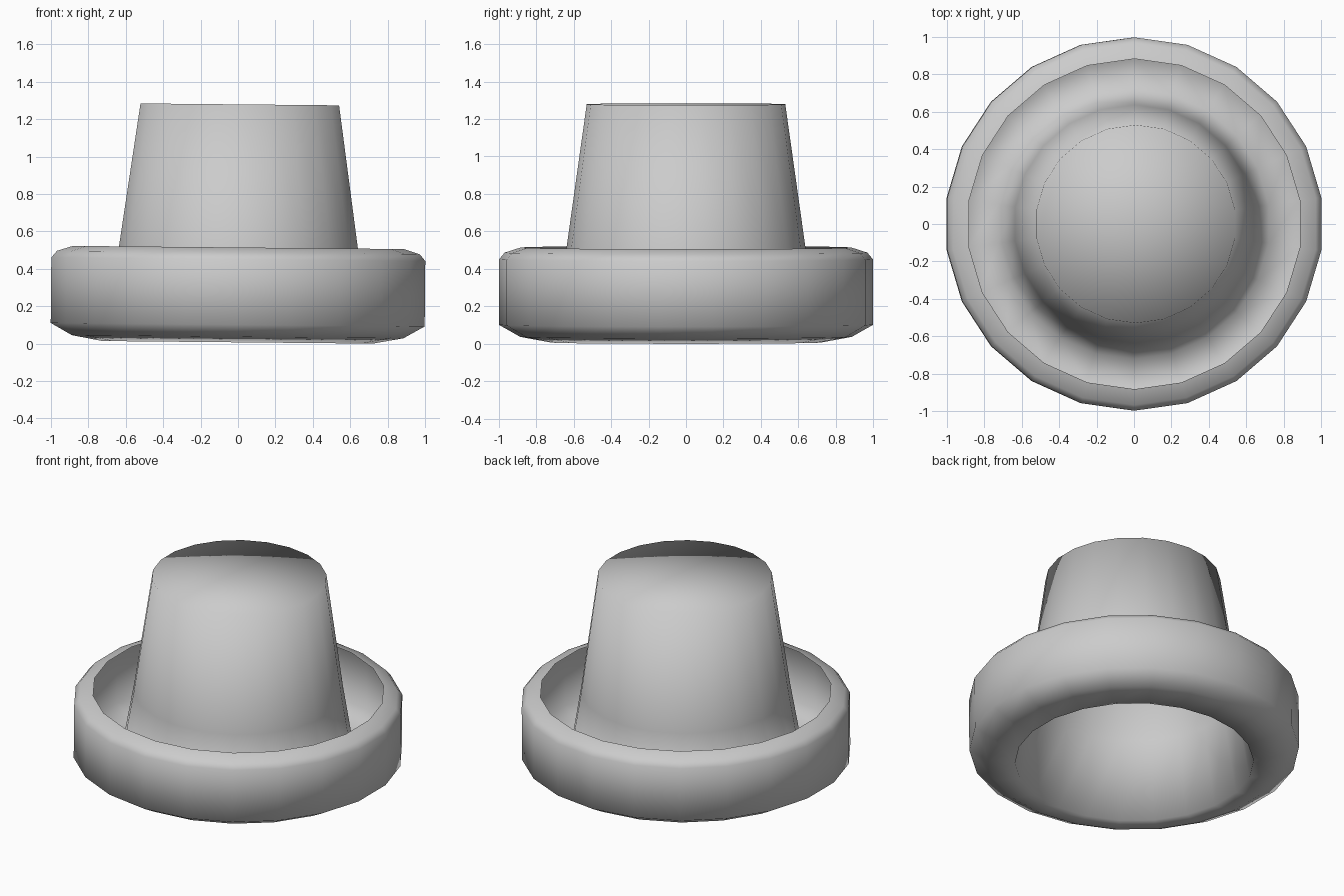
import bpy, bmesh
from math import sin, cos, pi, radians
from mathutils import Matrix

if "Cube" in bpy.data.objects:
    bpy.data.objects.remove(bpy.data.objects["Cube"])

SIDES = 22

# Cross-section (radius, height) of one thin sheet: crown rim, crown wall,
# brim floor, rolled-up outer wall, and the inward-turned lip
profile = [(0.53, 1.28), (0.637, 0.52), (0.722, 0.008), (0.885, 0.038),
           (0.998, 0.102), (0.998, 0.452), (0.968, 0.488), (0.883, 0.515)]

bm = bmesh.new()
rings = []
for r, z in profile:
    ring = []
    for j in range(SIDES):
        a = pi / 2 + 2 * pi * j / SIDES
        ring.append(bm.verts.new((r * cos(a) * 1.012, r * sin(a), z)))
    rings.append(ring)

# Flat crown top as a fan
centre = bm.verts.new((0, 0, profile[0][1]))
for j in range(SIDES):
    bm.faces.new((centre, rings[0][j], rings[0][(j + 1) % SIDES]))

# Bands between neighbouring rings
for inner, outer in zip(rings, rings[1:]):
    for j in range(SIDES):
        k = (j + 1) % SIDES
        bm.faces.new((inner[j], outer[j], outer[k], inner[k]))

for f in bm.faces:
    f.smooth = True

# The whole hat leans very slightly towards +x
bm.transform(Matrix.Rotation(radians(0.55), 4, 'Y'))
low = min(v.co.z for v in bm.verts)
xs = [v.co.x for v in bm.verts]
bm.transform(Matrix.Translation((-(min(xs) + max(xs)) / 2, 0, -low)))

mesh = bpy.data.meshes.new("hat_shell")
bm.to_mesh(mesh)
bm.free()
hat = bpy.data.objects.new("hat_shell", mesh)
bpy.context.collection.objects.link(hat)
